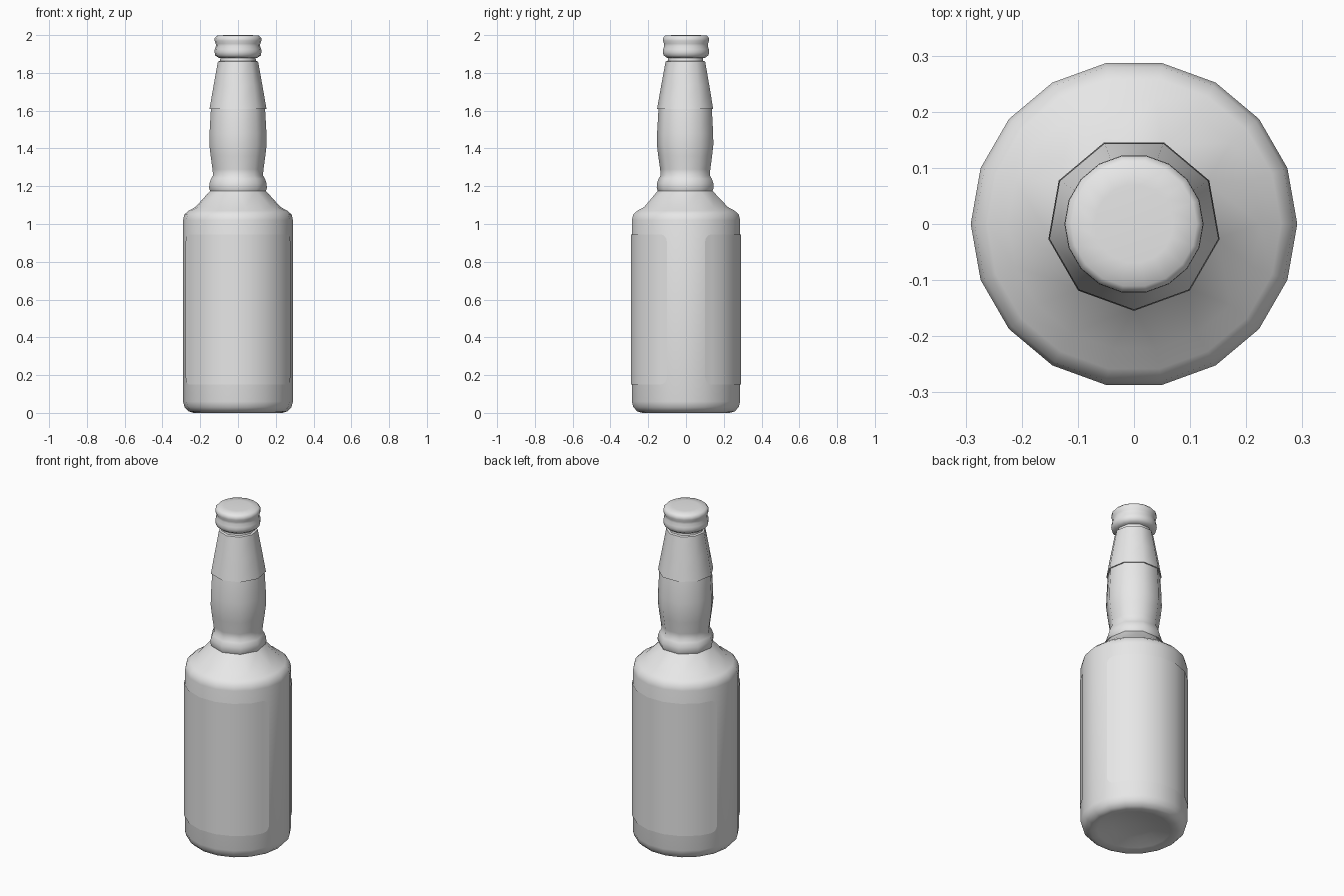
import bpy
import bmesh
from math import sin, cos, pi, radians

cube = bpy.data.objects.get("Cube")
if cube:
    bpy.data.objects.remove(cube, do_unlink=True)

grey = bpy.data.materials.new("plain grey")
grey.use_nodes = True
grey.diffuse_color = (0.8, 0.8, 0.8, 1)
grey.node_tree.nodes["Principled BSDF"].inputs["Base Color"].default_value = grey.diffuse_color

SIDES = 18
STEP = 360 / SIDES


def finish(name, bm):
    """Turn the bmesh into a smooth-shaded object."""
    mesh = bpy.data.meshes.new(name)
    bm.to_mesh(mesh)
    bm.free()
    mesh.materials.append(grey)
    obj = bpy.data.objects.new(name, mesh)
    bpy.context.collection.objects.link(obj)
    bpy.ops.object.select_all(action='DESELECT')
    obj.select_set(True)
    bpy.context.view_layer.objects.active = obj
    bpy.ops.object.shade_smooth_by_angle(angle=radians(60))
    return obj


def lathe(name, profile, halve_above=9.0):
    """Spin (radius, z) points; rings above a height merge pairs into 9 sides."""
    bm = bmesh.new()
    rings = []
    for r, z in profile:
        ring = []
        for i in range(SIDES):
            a = STEP * (i + 1)
            if z > halve_above:
                a = STEP * (i // 2 * 2 + 1.5)
            a = radians(a)
            ring.append(bm.verts.new((r * cos(a), r * sin(a), z)))
        rings.append(ring)
    for low, high in zip(rings, rings[1:]):
        for i in range(SIDES):
            j = (i + 1) % SIDES
            bm.faces.new((low[i], low[j], high[j], high[i]))
    bmesh.ops.remove_doubles(bm, verts=bm.verts[:], dist=0.0001)
    return finish(name, bm)


def label(name, turn, radius=0.295, z0=0.15, z1=0.945, corner=0.04):
    """Thin wrap-around sheet with rounded corners, following the body facets."""
    bm = bmesh.new()
    corner_deg = corner / radius * 180 / pi
    start, end = STEP, 180 - STEP
    rounding = [(corner_deg * (1 - cos(t * pi / 8)), corner * (1 - sin(t * pi / 8)))
                for t in range(5)]
    columns = [(start + a, inset) for a, inset in rounding]
    columns += [(STEP * k, 0) for k in range(2, 8)]
    columns += [(end - a, inset) for a, inset in reversed(rounding)]
    previous = None
    for deg, inset in columns:
        r = radius * cos(radians(STEP / 2)) / cos(radians(deg % STEP - STEP / 2))
        a = radians(deg + turn)
        pair = [bm.verts.new((r * cos(a), r * sin(a), z)) for z in (z0 + inset, z1 - inset)]
        if previous:
            bm.faces.new((previous[0], pair[0], pair[1], previous[1]))
        previous = pair
    return finish(name, bm)


# Glass bottle: hollow base, straight body, shoulder, nine-sided neck
lathe("bottle", [
    (0, 0.04), (0.12, 0.03), (0.2, 0.008), (0.235, 0), (0.262, 0.008),
    (0.283, 0.03), (0.291, 0.06), (0.291, 1.02), (0.284, 1.05), (0.262, 1.07),
    (0.225, 1.09),
    (0.15, 1.175), (0.155, 1.19), (0.154, 1.215), (0.145, 1.24), (0.134, 1.258),
    (0.137, 1.29), (0.147, 1.36), (0.154, 1.42), (0.153, 1.48), (0.145, 1.62),
    (0.098, 1.855), (0.092, 1.9), (0, 1.9)], halve_above=1.12)

# Foil wrap around the upper neck
lathe("neck_foil", [
    (0.144, 1.61), (0.153, 1.61), (0.131, 1.735), (0.108, 1.86), (0.096, 1.864)],
    halve_above=1.0)

# Bottle cap with a shallow groove
lathe("cap", [
    (0, 1.88), (0.103, 1.88), (0.121, 1.893), (0.124, 1.91), (0.123, 1.925),
    (0.117, 1.942), (0.118, 1.955), (0.124, 1.97), (0.123, 1.985), (0.112, 1.997),
    (0.07, 2.0), (0, 2.0)])

# Paper labels on both faces
label("front_label", 180)
label("back_label", 0)
